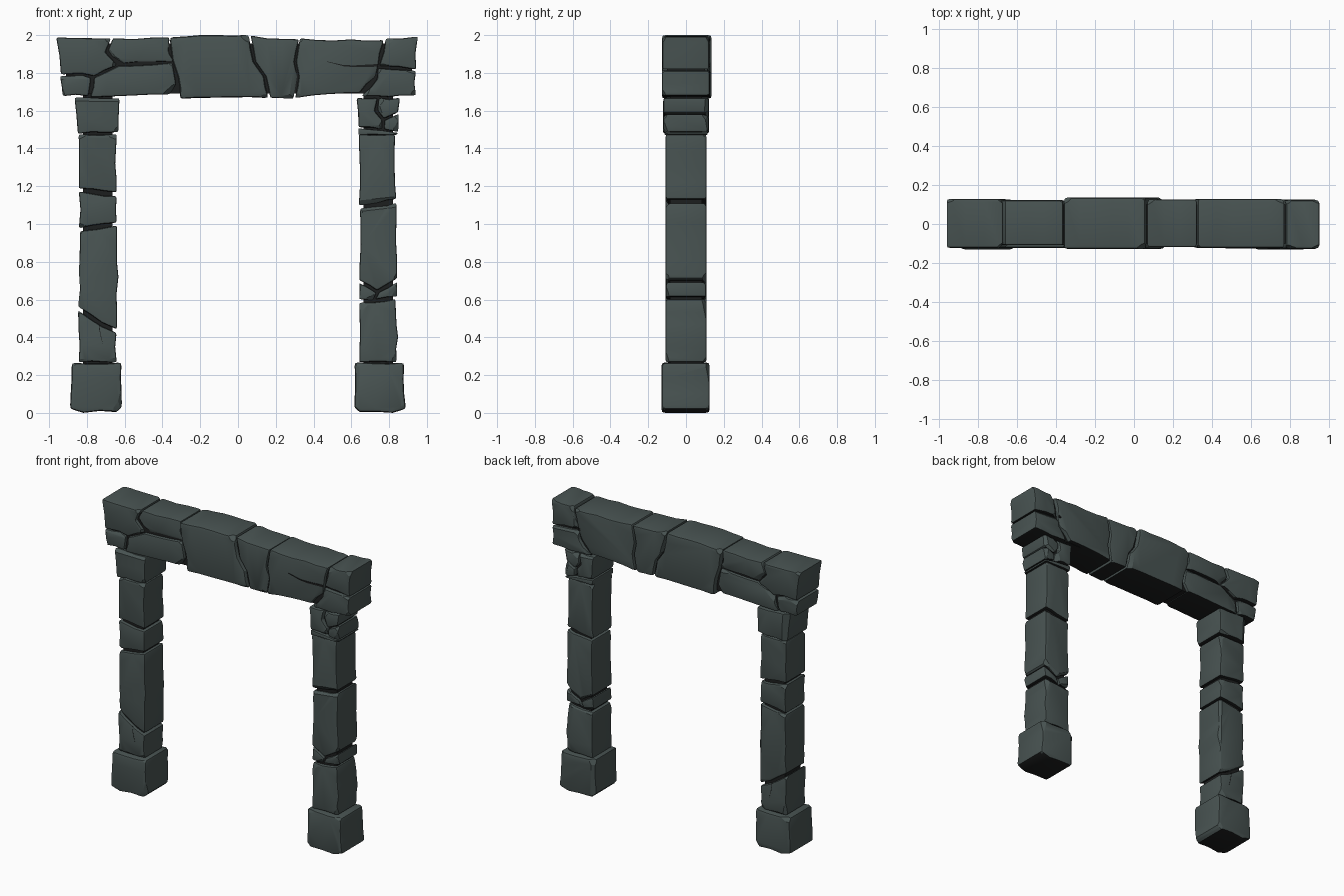
import bpy, bmesh, math, random
from mathutils import Vector

if "Cube" in bpy.data.objects:
    bpy.data.objects.remove(bpy.data.objects["Cube"])

random.seed(7)


def material(name, rgb):
    m = bpy.data.materials.new(name)
    m.diffuse_color = (*rgb, 1)
    m.use_nodes = True
    m.node_tree.nodes["Principled BSDF"].inputs["Base Color"].default_value = m.diffuse_color
    return m


STONE = material("slate stone", (0.066, 0.088, 0.085))
DARK = material("dark crevice", (0.012, 0.013, 0.013))


def finish(bm, name, smooth=True):
    me = bpy.data.meshes.new(name)
    bm.to_mesh(me)
    bm.free()
    me.materials.append(STONE)
    me.materials.append(DARK)
    ob = bpy.data.objects.new(name, me)
    bpy.context.collection.objects.link(ob)
    if smooth:
        bpy.ops.object.select_all(action='DESELECT')
        ob.select_set(True)
        bpy.context.view_layer.objects.active = ob
        bpy.ops.object.shade_smooth_by_angle(angle=math.radians(22))
    return ob


def rough_outline(pts, gap=0.003):
    """Shrink the outline a little and make its long edges slightly wavy."""
    pts = [Vector(p) for p in pts]
    c = sum(pts, Vector((0, 0))) / len(pts)
    pts = [p + (c - p).normalized() * gap for p in pts]
    out = []
    for a, b in zip(pts, pts[1:] + pts[:1]):
        out.append(a)
        n = int((b - a).length / 0.1)
        for i in range(1, n + 1):
            p = a.lerp(b, i / (n + 1))
            out.append(p + (c - p).normalized() * random.uniform(0, 0.009))
    return out


def stone(name, pts, y0, y1, bevel=0.013, chips=7):
    """Outline in x/z, pushed through in y, bevelled and chipped with planes."""
    bm = bmesh.new()
    f = bm.faces.new([bm.verts.new((p.x, y0, p.y)) for p in rough_outline(pts)])
    ext = bmesh.ops.extrude_face_region(bm, geom=[f])
    for v in ext["geom"]:
        if isinstance(v, bmesh.types.BMVert):
            v.co.y = y1
    bmesh.ops.recalc_face_normals(bm, faces=bm.faces)
    sharp = [e for e in bm.edges if e.calc_face_angle(0) > 0.5]
    bmesh.ops.bevel(bm, geom=sharp, offset=bevel, segments=2, profile=0.6,
                    affect='EDGES', clamp_overlap=True)
    # chips along the front and back rims
    for i in range(chips):
        a = random.uniform(0, math.tau)
        side = -1 if i % 2 else 1
        n = Vector((math.cos(a), side * random.uniform(0.7, 1.8), math.sin(a))).normalized()
        far = max(bm.verts, key=lambda v: v.co.dot(n)).co
        bmesh.ops.bisect_plane(bm, geom=bm.verts[:] + bm.edges[:] + bm.faces[:],
                               plane_co=far - n * random.uniform(0.004, 0.011),
                               plane_no=n, clear_outer=True)
        bmesh.ops.holes_fill(bm, edges=[e for e in bm.edges if e.is_boundary], sides=0)
    bmesh.ops.recalc_face_normals(bm, faces=bm.faces)
    bm.normal_update()
    for face in bm.faces:          # undersides are dark
        face.material_index = 1 if face.normal.z < -0.85 else 0
    return finish(bm, name)


def core(name, x0, x1, y, z0, z1):
    """Dark filling seen at the bottom of the cracks."""
    bm = bmesh.new()
    bmesh.ops.create_cube(bm, size=1)
    for v in bm.verts:
        v.co = Vector(((x0 + x1) / 2 + v.co.x * (x1 - x0), v.co.y * 2 * y,
                       (z0 + z1) / 2 + v.co.z * (z1 - z0)))
    for f in bm.faces:
        f.material_index = 1
    return finish(bm, name, False)


def hairline(name, path, y, width=0.006):
    """Thin tapering dark crack plate on the front and back."""
    for side, tag in ((-1, "front"), (1, "back")):
        bm = bmesh.new()
        last = len(path) - 1
        up = [(x, z + width * (1 - i / last) + 0.001) for i, (x, z) in enumerate(path)]
        dn = [(x, z - width * (1 - i / last) - 0.001) for i, (x, z) in enumerate(path)]
        f = bm.faces.new([bm.verts.new((x, side * y, z)) for x, z in up + dn[::-1]])
        r = bmesh.ops.extrude_face_region(bm, geom=[f])
        for v in r["geom"]:
            if isinstance(v, bmesh.types.BMVert):
                v.co.y -= side * 0.006
        bmesh.ops.recalc_face_normals(bm, faces=bm.faces)
        for f in bm.faces:
            f.material_index = 1
        finish(bm, name + "_" + tag, False)


# lintel stones
stone("lintel_left_top", [(-.965, 1.99), (-.67, 1.985), (-.70, 1.91), (-.635, 1.84),
                          (-.76, 1.78), (-.83, 1.795), (-.94, 1.79)], -.122, .128)
stone("lintel_left_corner", [(-.945, 1.785), (-.83, 1.79), (-.775, 1.775),
                             (-.79, 1.675), (-.93, 1.675)], -.12, .12)
stone("lintel_left_middle", [(-.665, 1.985), (-.36, 1.99), (-.365, 1.91), (-.335, 1.86),
                             (-.635, 1.845), (-.695, 1.91)], -.108, .122)
stone("lintel_left_lower", [(-.765, 1.775), (-.635, 1.838), (-.345, 1.855), (-.325, 1.74),
                            (-.36, 1.685), (-.785, 1.67)], -.122, .12)
stone("lintel_centre", [(-.365, 1.99), (-.20, 2.003), (.06, 2.003), (.085, 1.86),
                        (.14, 1.78), (.165, 1.665), (-.31, 1.66), (-.32, 1.78), (-.35, 1.87)],
      -.128, .136, 0.02, 9)
stone("lintel_wedge", [(.065, 2.0), (.325, 1.98), (.30, 1.86), (.315, 1.78),
                       (.295, 1.66), (.17, 1.665), (.145, 1.78), (.09, 1.86)], -.118, .127)
stone("lintel_right_middle", [(.325, 1.985), (.60, 1.98), (.775, 1.975), (.745, 1.84),
                              (.73, 1.78), (.645, 1.69), (.48, 1.685), (.30, 1.665),
                              (.32, 1.78), (.305, 1.86)], -.122, .128)
stone("lintel_right_top", [(.78, 1.985), (.955, 1.995), (.945, 1.815), (.745, 1.835)],
      -.125, .122)
stone("lintel_right_corner", [(.74, 1.828), (.945, 1.812), (.945, 1.68), (.80, 1.67),
                              (.65, 1.675), (.735, 1.77)], -.128, .125)
core("lintel_core", -.91, .92, .10, 1.69, 1.955)
hairline("lintel_crack", [(.74, 1.84), (.62, 1.835), (.56, 1.838), (.47, 1.86)], .126)

# capitals
stone("left_capital", [(-.868, 1.672), (-.625, 1.668), (-.63, 1.485), (-.85, 1.475)], -.122, .122)
stone("right_capital_inner", [(.625, 1.67), (.74, 1.67), (.725, 1.60), (.765, 1.55),
                              (.765, 1.50), (.635, 1.51)], -.12, .122)
stone("right_capital_top", [(.745, 1.67), (.86, 1.67), (.85, 1.59), (.77, 1.555),
                            (.735, 1.605)], -.12, .12)
stone("right_capital_corner", [(.772, 1.55), (.852, 1.585), (.85, 1.485), (.772, 1.50)],
      -.118, .118, 0.01)
stone("right_capital_sole", [(.635, 1.507), (.765, 1.497), (.85, 1.482), (.845, 1.472),
                             (.635, 1.472)], -.115, .115, 0.005, 2)

# left post stones, top to bottom
D = .108
stone("left_post_1", [(-.845, 1.478), (-.64, 1.478), (-.64, 1.165), (-.845, 1.185)], -D, D)
stone("left_post_2", [(-.845, 1.175), (-.64, 1.15), (-.64, 1.005), (-.845, .975)], -D, D)
stone("left_post_3", [(-.838, .965), (-.64, .995), (-.63, .72), (-.64, .44), (-.72, .475),
                      (-.848, .56), (-.845, .75)], -D, D)
stone("left_post_4", [(-.848, .545), (-.72, .46), (-.64, .425), (-.64, .265), (-.845, .265)],
      -D, D)
hairline("left_post_crack", [(-.735, .455), (-.727, .41), (-.715, .365)], .109, 0.012)

# right post stones, top to bottom
stone("right_post_1", [(.638, 1.478), (.832, 1.478), (.84, 1.13), (.74, 1.11), (.638, 1.095)], -D, D)
stone("right_post_2", [(.645, 1.085), (.74, 1.095), (.84, 1.115), (.845, .71), (.735, .645),
                       (.70, .67), (.64, .70)], -D, D)
stone("right_post_chip_left", [(.64, .69), (.70, .66), (.735, .635), (.715, .595), (.64, .60)],
      -.104, .104, 0.009, 4)
stone("right_post_chip_right", [(.745, .64), (.845, .695), (.845, .615), (.725, .60)],
      -.106, .106, 0.009, 4)
stone("right_post_3", [(.64, .585), (.72, .588), (.835, .605), (.85, .40), (.84, .265),
                       (.64, .265)], -D, D)

# footing blocks and post cores
for side, tag in ((-1, "left"), (1, "right")):
    stone(tag + "_base", [(side * .615, .27), (side * .882, .268), (side * .892, .02),
                          (side * .82, -.002), (side * .64, .002), (side * .612, .03)],
          -.13, .125, 0.02, 8)
    xs = sorted((side * .665, side * .82))
    core(tag + "_post_core", *xs, .085, .2, 1.7)
